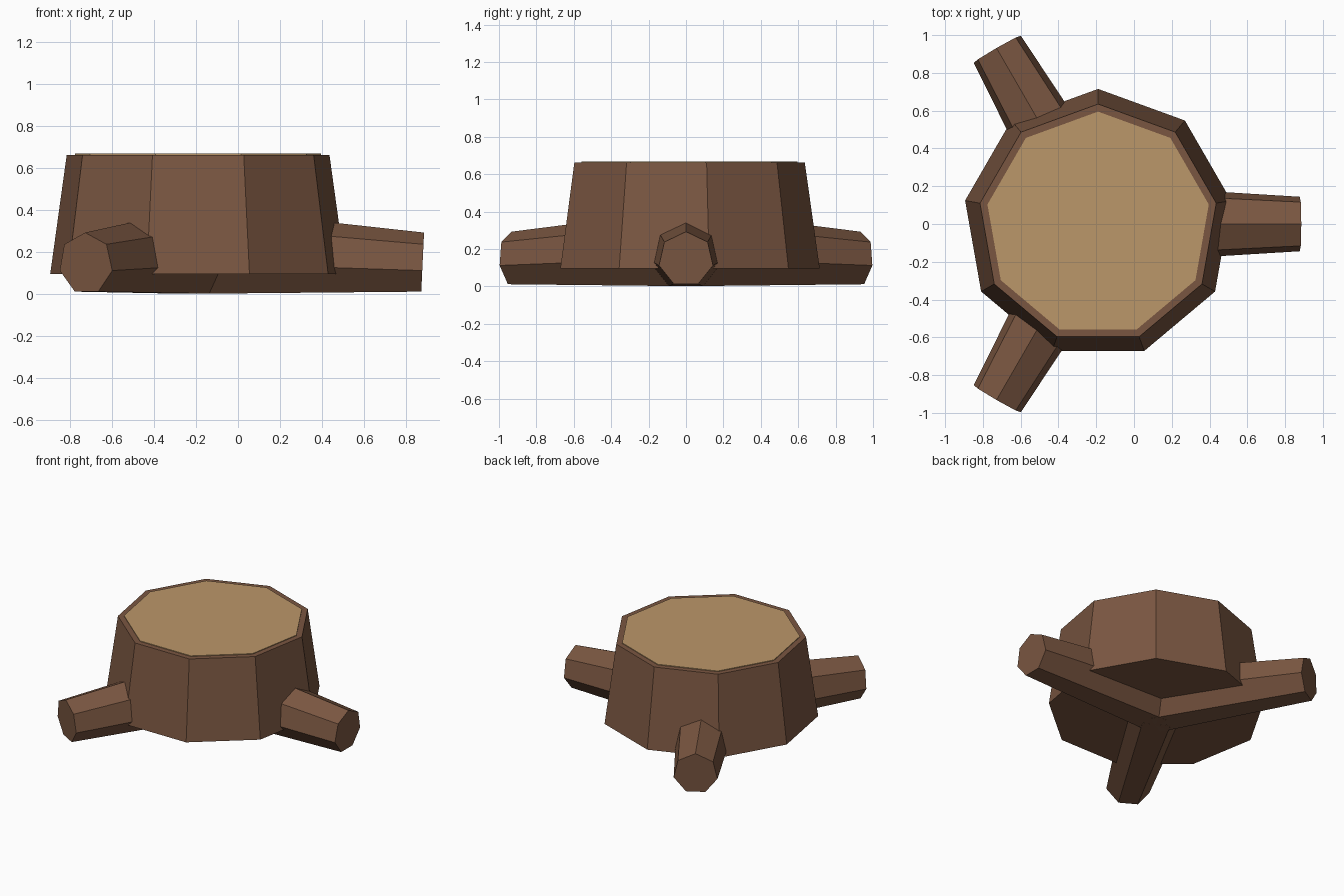
import bpy, bmesh
from math import radians, atan
from mathutils import Matrix

cube = bpy.data.objects.get("Cube")
if cube:
    bpy.data.objects.remove(cube)

CENTRE_X = -0.19


def material(name, rgb):
    m = bpy.data.materials.new(name)
    m.use_nodes = True
    m.diffuse_color = (*rgb, 1)
    m.node_tree.nodes["Principled BSDF"].inputs["Base Color"].default_value = (*rgb, 1)
    return m


bark = material("bark_brown", (0.195, 0.094, 0.053))
wood = material("cut_wood_tan", (0.50, 0.31, 0.142))


def frustum(name, sides, r_start, r_end, length, matrix, mat):
    """Flat-shaded tapered prism along local z, starting at the local origin."""
    bm = bmesh.new()
    bmesh.ops.create_cone(bm, cap_ends=True, segments=sides,
                          radius1=r_start, radius2=r_end, depth=length)
    # put the first corner on local +y and the start cap at z = 0
    first = min(bm.verts, key=lambda v: (round(v.co.z, 4), -v.co.y))
    turn = radians(90) - Matrix.Identity(2).col[0].angle_signed(first.co.xy) * -1
    bmesh.ops.transform(bm, verts=bm.verts,
                        matrix=matrix @ Matrix.Translation((0, 0, length / 2))
                        @ Matrix.Rotation(turn, 4, "Z"))
    bmesh.ops.recalc_face_normals(bm, faces=bm.faces)
    mesh = bpy.data.meshes.new(name)
    bm.to_mesh(mesh)
    bm.free()
    mesh.materials.append(mat)
    obj = bpy.data.objects.new(name, mesh)
    bpy.context.collection.objects.link(obj)
    return obj


def at(z):
    return Matrix.Translation((CENTRE_X, 0, z))


# Trunk and the pale cut face on top
frustum("trunk", 9, 0.715, 0.635, 0.568, at(0.095), bark)
frustum("cut_face", 9, 0.595, 0.595, 0.008, at(0.66), wood)

# Three roots spreading from the middle, ridge upwards, dipping slightly
dip = atan(0.047)
for name, angle in (("left_root", 0), ("back_right_root", 120), ("front_right_root", 240)):
    # local z -> outwards, local y -> up
    lay_down = Matrix(((0, 0, 1, 0), (1, 0, 0, 0), (0, 1, 0, 0), (0, 0, 0, 1)))
    pose = (at(0.195) @ Matrix.Rotation(radians(angle), 4, "Z")
            @ Matrix.Rotation(dip, 4, "Y") @ lay_down)
    frustum(name, 7, 0.215, 0.148, 1.07, pose, bark)
